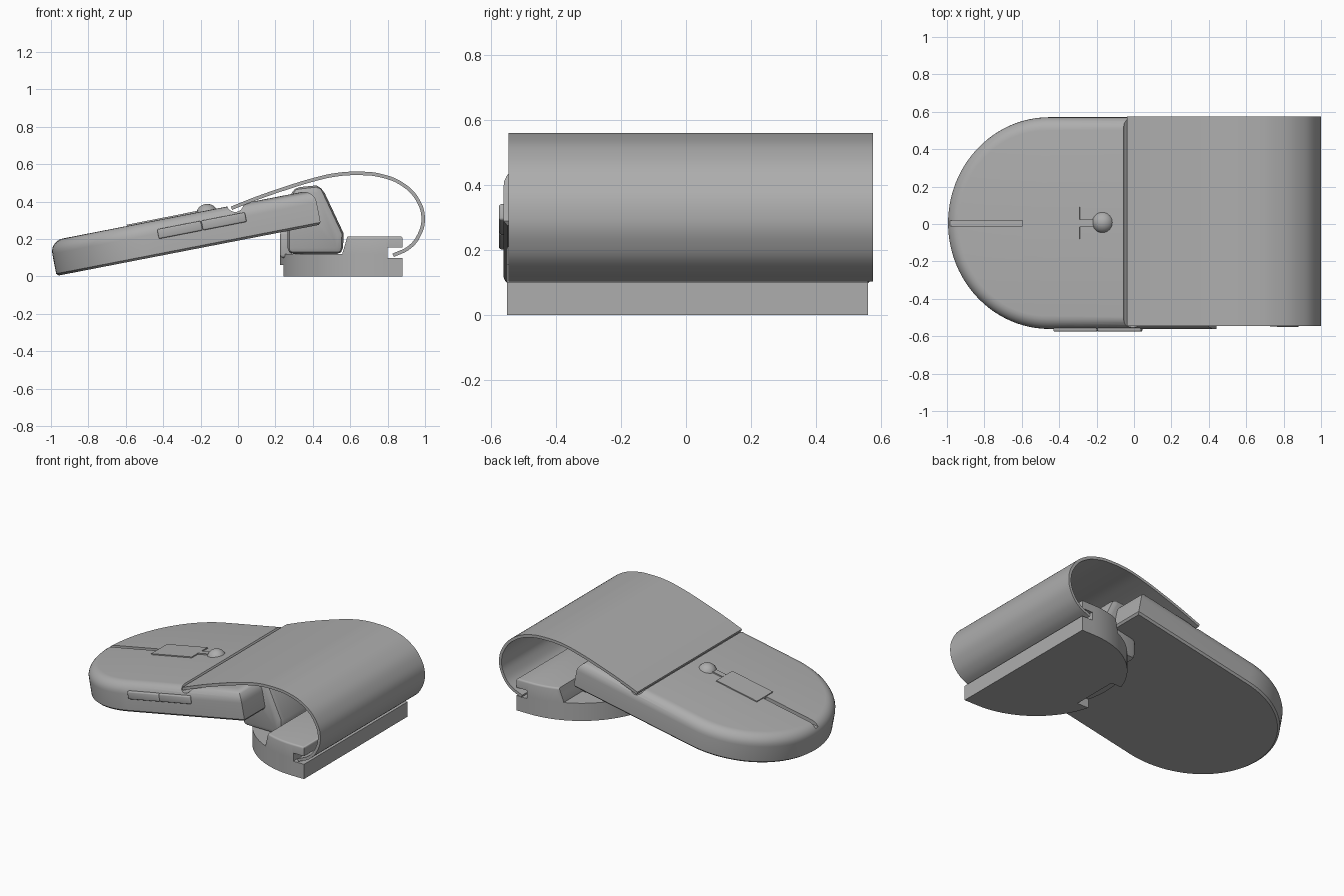
import bpy, bmesh, math
from mathutils import Matrix, Vector

if "Cube" in bpy.data.objects:
    bpy.data.objects.remove(bpy.data.objects["Cube"], do_unlink=True)

grey = bpy.data.materials.new("plain grey")
grey.use_nodes = True
GREY = (0.42, 0.42, 0.42, 1)
grey.diffuse_color = GREY
grey.node_tree.nodes["Principled BSDF"].inputs["Base Color"].default_value = GREY

# The body leans back along this frame: x along its length, z out of its top
TILT = Matrix.Translation((-0.97, 0.005, 0.003)) @ Matrix.Rotation(math.radians(-11), 4, 'Y')


def select(ob):
    bpy.ops.object.select_all(action='DESELECT')
    ob.select_set(True)
    bpy.context.view_layer.objects.active = ob


def finish(name, bm, matrix=Matrix()):
    bmesh.ops.recalc_face_normals(bm, faces=bm.faces)
    bm.transform(matrix)
    me = bpy.data.meshes.new(name)
    bm.to_mesh(me)
    bm.free()
    me.materials.append(grey)
    ob = bpy.data.objects.new(name, me)
    bpy.context.collection.objects.link(ob)
    return ob


def smooth(ob):
    select(ob)
    bpy.ops.object.shade_smooth_by_angle(angle=math.radians(35))


def apply(ob, kind, **settings):
    select(ob)
    mod = ob.modifiers.new(kind.title(), kind)
    for key, value in settings.items():
        setattr(mod, key, value)
    bpy.ops.object.modifier_apply(modifier=mod.name)


def cut(ob, cutter):
    apply(ob, 'BOOLEAN', object=cutter, operation='DIFFERENCE', solver='EXACT')
    bpy.data.objects.remove(cutter, do_unlink=True)


def box(name, lo, hi, matrix=Matrix(), bevel=0):
    lo, hi = Vector(lo), Vector(hi)
    bm = bmesh.new()
    bmesh.ops.create_cube(bm, size=1)
    for v in bm.verts:
        v.co = (lo + hi) / 2 + Vector(a * b for a, b in zip(v.co, hi - lo))
    ob = finish(name, bm, matrix)
    if bevel:
        apply(ob, 'BEVEL', width=bevel, segments=3)
        smooth(ob)
    return ob


def prism(name, profile, y0, y1):
    """Side profile (x, z) pulled through the width."""
    bm = bmesh.new()
    face = bm.faces.new([bm.verts.new((x, y0, z)) for x, z in profile])
    out = bmesh.ops.extrude_face_region(bm, geom=[face])
    verts = [g for g in out["geom"] if isinstance(g, bmesh.types.BMVert)]
    bmesh.ops.translate(bm, verts=verts, vec=(0, y1 - y0, 0))
    return finish(name, bm)


def d_slab(name, x0, x1, round_len, half, levels, matrix=Matrix()):
    """Slab with a round end at x0 and a square end at x1; levels are (inset, z)."""
    bm = bmesh.new()
    loops = []
    n = 48
    for inset, z in levels:
        pts = [(x1 - inset, half - inset)]
        for i in range(n + 1):
            a = math.pi / 2 + math.pi * i / n
            pts.append((x0 + round_len + (round_len - inset) * math.cos(a),
                        (half - inset) * math.sin(a)))
        pts.append((x1 - inset, inset - half))
        loops.append([bm.verts.new((x, y, z)) for x, y in pts])
    for a, b in zip(loops, loops[1:]):
        for i in range(len(a)):
            j = (i + 1) % len(a)
            bm.faces.new((a[i], a[j], b[j], b[i]))
    bm.faces.new(loops[0])
    bm.faces.new(loops[-1])
    return finish(name, bm, matrix)


def rounded(top, r, steps=6):
    angles = [math.pi / 2 * i / steps for i in range(steps + 1)]
    return [(r - r * math.cos(a), top - r + r * math.sin(a)) for a in angles]


# Tilted main body with a soft upper edge
body = d_slab("body", 0, 1.44, 0.55, 0.566,
              [(0.012, 0), (0, 0.012)] + rounded(0.19, 0.07), TILT)
# Cross channel where the strap is hooked in
bm = bmesh.new()
bmesh.ops.create_cone(bm, cap_ends=True, segments=32, radius1=0.045, radius2=0.045, depth=1.4)
cut(body, finish("channel_cutter", bm, Matrix.Translation((-0.015, 0, 0.39))
                 @ Matrix.Rotation(math.pi / 2, 4, 'X')))
# Narrow groove running from the round tip
cut(body, box("groove_cutter", (-0.05, -0.015, 0.165), (0.42, 0.015, 0.25), TILT))
smooth(body)

# Raised latch plate, its stem and the ball knob
box("latch_plate", (0.42, -0.085, 0.18), (0.73, 0.085, 0.197), TILT)
box("knob_stem", (0.73, -0.02, 0.18), (0.84, 0.02, 0.198), TILT)
bm = bmesh.new()
bmesh.ops.create_uvsphere(bm, u_segments=32, v_segments=16, radius=0.06)
smooth(finish("ball_knob", bm, Matrix.Translation((-0.165, 0.008, 0.328))))

# Pair of buttons on the front side
for label, start in (("outer", 0.575), ("inner", 0.815)):
    box(label + "_button", (start, -0.58, 0.09), (start + 0.238, -0.55, 0.142), TILT, 0.008)

# Base foot with a round inner end and a pocket underneath
foot = d_slab("base_foot", 0.225, 0.88, 0.56, 0.555, [(0, 0), (0, 0.12)],
              Matrix.Translation((0, 0.005, 0)))
cut(foot, box("pocket_cutter", (0.1, -0.14, -0.1), (0.33, 0.18, 0.06)))
cut(foot, box("slot_cutter", (0.8, -1, 0.1), (1, 1, 0.155)))
smooth(foot)

# Raised rear block of the base, slotted for the strap
block = d_slab("base_block", 0.225, 0.88, 0.56, 0.555,
               [(0, 0.118)] + rounded(0.215, 0.012, 3), Matrix.Translation((0, 0.005, 0)))
cut(block, prism("recess_cutter", [(0, 0), (0.54, 0), (0.56, 0.13), (0.575, 0.18),
                                   (0.61, 0.3), (0, 0.3)], -1, 1))
cut(block, box("slot_cutter", (0.8, -1, 0.1), (1, 1, 0.155)))
smooth(block)
box("base_lip", (0.225, -0.16, 0.1), (0.29, 0.17, 0.24), bevel=0.015)

# Hinge block joining the base and the body
hinge = prism("hinge_block", [(0.265, 0.12), (0.56, 0.12), (0.565, 0.23), (0.45, 0.475),
                              (0.42, 0.487), (0.3, 0.475), (0.265, 0.4)], -0.34, 0.34)
apply(hinge, 'BEVEL', width=0.035, segments=2, limit_method='ANGLE')
smooth(hinge)

# Curved strap from the body channel round to the base slot
path = [(-0.035, 0.365), (0.1, 0.418), (0.25, 0.47), (0.4, 0.516), (0.52, 0.543),
        (0.64, 0.551), (0.76, 0.54), (0.88, 0.492), (0.96, 0.41), (0.99, 0.31),
        (0.965, 0.215), (0.915, 0.155), (0.83, 0.113)]
curve = bpy.data.curves.new("strap", 'CURVE')
curve.dimensions = '2D'
curve.fill_mode = 'NONE'
curve.extrude = 0.56
curve.resolution_u = 8
spline = curve.splines.new('BEZIER')
spline.bezier_points.add(len(path) - 1)
for point, (x, z) in zip(spline.bezier_points, path):
    point.co = (x, z, 0)
    point.handle_left_type = point.handle_right_type = 'AUTO'
strap = bpy.data.objects.new("strap", curve)
bpy.context.collection.objects.link(strap)
strap.location = (0, 0.015, 0)
strap.rotation_euler = (math.pi / 2, 0, 0)
select(strap)
bpy.ops.object.convert(target='MESH')
strap = bpy.context.view_layer.objects.active
strap.data.materials.clear()
strap.data.materials.append(grey)
apply(strap, 'SOLIDIFY', thickness=0.019, offset=0)
smooth(strap)
